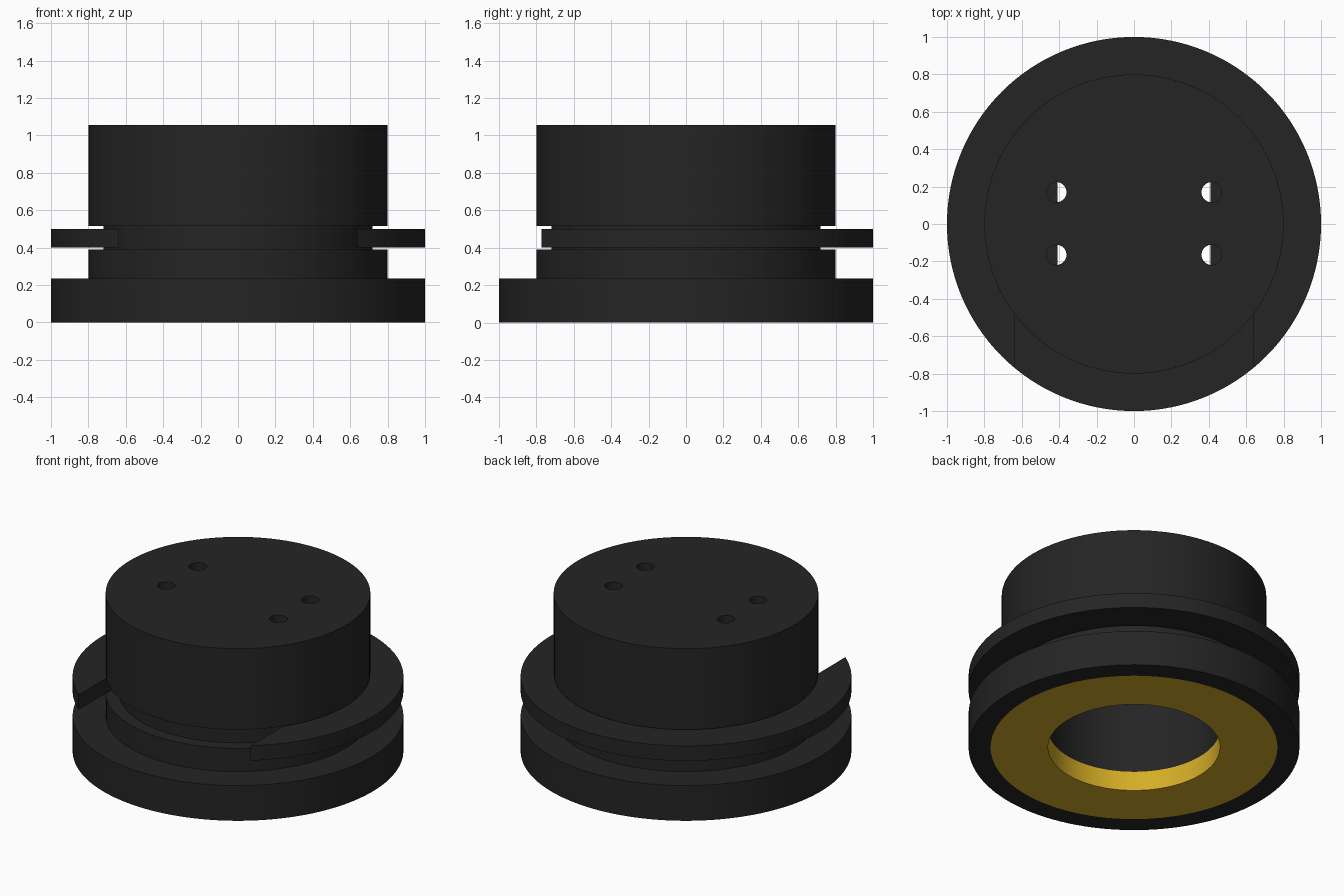
import bpy
import bmesh
import math

if "Cube" in bpy.data.objects:
    bpy.data.objects.remove(bpy.data.objects["Cube"])

SEGMENTS = 128


def material(name, rgb):
    m = bpy.data.materials.new(name)
    m.diffuse_color = (*rgb, 1.0)
    m.use_nodes = True
    m.node_tree.nodes["Principled BSDF"].inputs["Base Color"].default_value = m.diffuse_color
    return m


black = material("matte_black", (0.018, 0.018, 0.018))
brass = material("brass", (0.66, 0.42, 0.02))


def finish(name, bm, mat):
    bmesh.ops.recalc_face_normals(bm, faces=bm.faces)
    mesh = bpy.data.meshes.new(name)
    bm.to_mesh(mesh)
    bm.free()
    mesh.materials.append(mat)
    obj = bpy.data.objects.new(name, mesh)
    bpy.context.collection.objects.link(obj)
    return obj


def lathe(name, profile, mat):
    """Spin a closed (radius, z) profile around z; points on the axis are merged."""
    bm = bmesh.new()
    rings = []
    for r, z in profile:
        if r == 0:
            rings.append([bm.verts.new((0, 0, z))] * SEGMENTS)
        else:
            rings.append([bm.verts.new((r * math.cos(a), r * math.sin(a), z))
                          for a in (2 * math.pi * i / SEGMENTS for i in range(SEGMENTS))])
    for k, low in enumerate(rings):
        high = rings[(k + 1) % len(rings)]
        if profile[k][0] == 0 and profile[(k + 1) % len(rings)][0] == 0:
            continue
        for i in range(SEGMENTS):
            j = (i + 1) % SEGMENTS
            bm.faces.new(list(dict.fromkeys((low[i], low[j], high[j], high[i]))))
    return finish(name, bm, mat)


def box(name, lo, hi, mat):
    bm = bmesh.new()
    bmesh.ops.create_cube(bm, size=1)
    for v in bm.verts:
        v.co = [(l + h) / 2 + c * (h - l) for l, h, c in zip(lo, hi, v.co)]
    return finish(name, bm, mat)


def cut(target, cutter):
    cutter.hide_render = True
    mod = target.modifiers.new("cut", 'BOOLEAN')
    mod.operation = 'DIFFERENCE'
    mod.solver = 'EXACT'
    mod.object = cutter
    bpy.context.view_layer.objects.active = target
    bpy.ops.object.modifier_apply(modifier=mod.name)
    bpy.data.objects.remove(cutter)


# Body: base flange, clip groove, tall cap, hollow from below
body = lathe("body", [
    (0.867, 0), (1, 0), (1, 0.235), (0.8, 0.235), (0.8, 0.39), (0.72, 0.39),
    (0.72, 0.515), (0.8, 0.515), (0.8, 1.055), (0, 1.055),
    (0, 0.7), (0.52, 0.7), (0.52, 0.13), (0.867, 0.13)], black)

# Upper pocket whose flat sides open into the pin holes
cut(body, box("pocket_cutter", (-0.41, -0.35, 0.6), (0.41, 0.35, 0.92), black))

# Four pin holes in the top
for x in (-0.415, 0.415):
    for y in (-0.165, 0.17):
        bm = bmesh.new()
        bmesh.ops.create_cone(bm, cap_ends=True, segments=32, radius1=0.054,
                              radius2=0.054, depth=0.3)
        bmesh.ops.translate(bm, verts=bm.verts, vec=(x, y, 1.0))
        cut(body, finish("pin_hole_cutter", bm, black))

# Retaining clip: ring with a straight-sided opening at the front
clip = lathe("retaining_clip", [(0.718, 0.4), (1, 0.4), (1, 0.5), (0.718, 0.5)], black)
cut(clip, box("clip_gap_cutter", (-0.635, -1.2, 0.3), (0.635, 0, 0.6), black))

# Brass contact ring set into the underside
ring = lathe("contact_ring", [(0.52, 0), (0.867, 0), (0.867, 0.13), (0.52, 0.13)], brass)

# Smooth walls, sharp rims
for obj in (body, clip, ring):
    bpy.ops.object.select_all(action='DESELECT')
    obj.select_set(True)
    bpy.context.view_layer.objects.active = obj
    bpy.ops.object.shade_smooth_by_angle(angle=math.radians(30))
